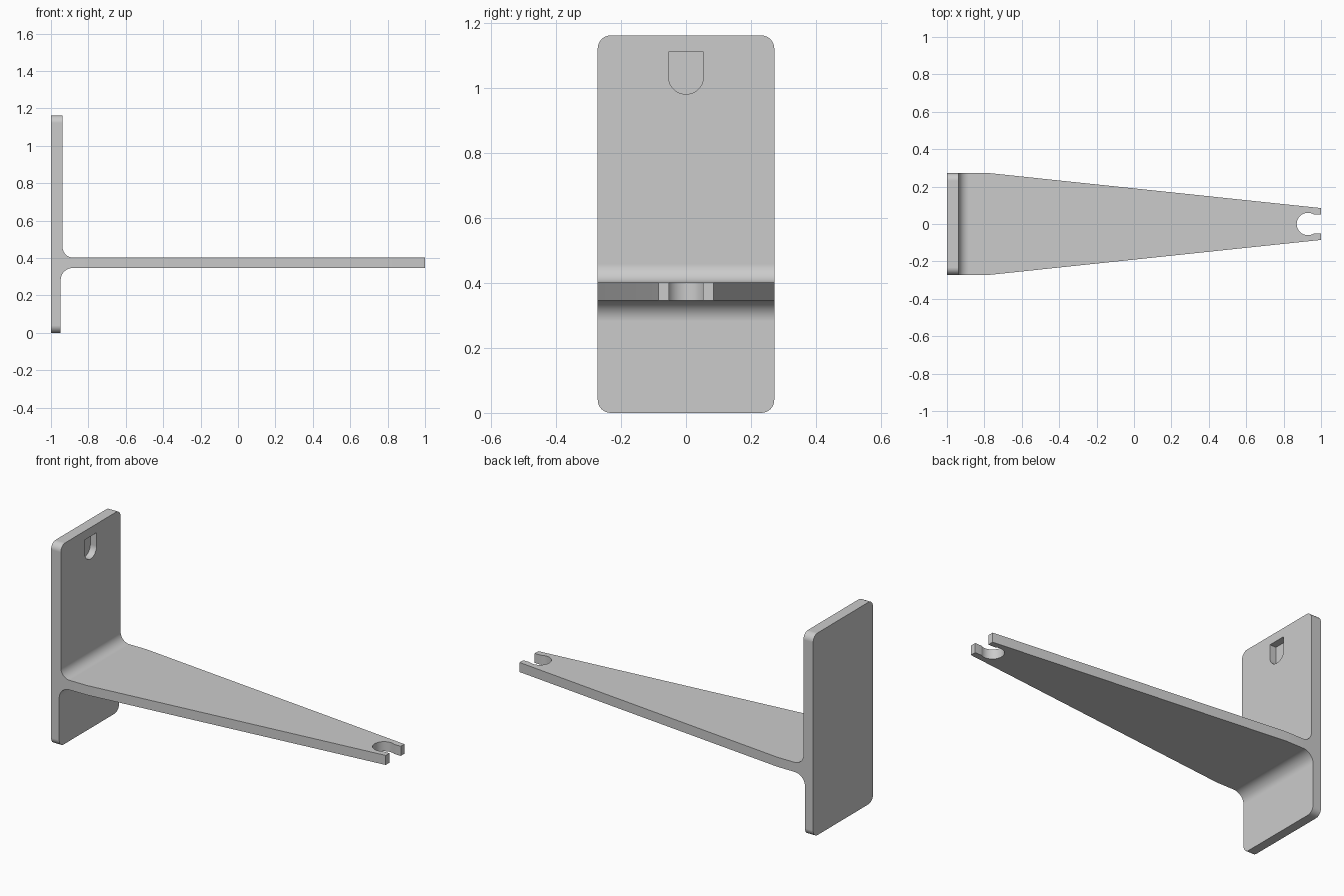
import bpy, bmesh
from math import sin, cos, radians
from mathutils import Vector

cube = bpy.data.objects.get("Cube")
if cube:
    bpy.data.objects.remove(cube)

grey = bpy.data.materials.new("plain grey")
grey.use_nodes = True
colour = (0.6, 0.6, 0.6, 1)
grey.diffuse_color = colour
grey.node_tree.nodes["Principled BSDF"].inputs["Base Color"].default_value = colour


def arc(u, v, r, start, end, steps=12):
    """Points on an arc, angles in degrees."""
    angles = [radians(start + (end - start) * i / steps) for i in range(steps + 1)]
    return [(u + r * cos(a), v + r * sin(a)) for a in angles]


def prism(name, outline, axis, low, high):
    """Extrude a closed 2D outline along one axis."""
    place = {"x": lambda u, v, d: (d, u, v),
             "y": lambda u, v, d: (u, d, v),
             "z": lambda u, v, d: (u, v, d)}[axis]
    bm = bmesh.new()
    face = bm.faces.new([bm.verts.new(place(u, v, low)) for u, v in outline])
    moved = bmesh.ops.extrude_face_region(bm, geom=[face])["geom"]
    bmesh.ops.translate(bm, vec=Vector(place(0, 0, high - low)),
                        verts=[g for g in moved if isinstance(g, bmesh.types.BMVert)])
    bmesh.ops.recalc_face_normals(bm, faces=bm.faces)
    mesh = bpy.data.meshes.new(name)
    bm.to_mesh(mesh)
    bm.free()
    mesh.materials.append(grey)
    obj = bpy.data.objects.new(name, mesh)
    bpy.context.collection.objects.link(obj)
    return obj


def cut(target, cutter, operation):
    """Apply a boolean and discard the cutter."""
    bpy.context.view_layer.objects.active = target
    mod = target.modifiers.new("cut", "BOOLEAN")
    mod.operation = operation
    mod.solver = "EXACT"
    mod.object = cutter
    bpy.ops.object.modifier_apply(modifier=mod.name)
    bpy.data.objects.remove(cutter)


HALF, TOP = 0.272, 1.163          # plate half width and height
ARM_LOW, ARM_TOP = 0.347, 0.402   # arm thickness

# Side profile: back plate, arm and the two fillets between them
profile = [(-1, 0), (-0.948, 0)]
profile += arc(-0.883, ARM_LOW - 0.065, 0.065, 180, 90)
profile += [(1, ARM_LOW), (1, ARM_TOP)]
profile += arc(-0.881, ARM_TOP + 0.057, 0.057, 270, 180)
profile += [(-0.938, TOP), (-1, TOP)]
bracket = prism("wall_bracket", profile, "y", -0.4, 0.4)

# Rounded plate outline
r = 0.04
outline = []
for u, v, start in ((HALF - r, r, -90), (HALF - r, TOP - r, 0),
                    (r - HALF, TOP - r, 90), (r - HALF, r, 180)):
    outline += arc(u, v, r, start, start + 90, 8)
cut(bracket, prism("plate_outline", outline, "x", -1.2, 1.2), "INTERSECT")

# Tapered arm outline
taper = [(-1.2, -0.317), (1.2, -0.064), (1.2, 0.064), (-1.2, 0.317)]
cut(bracket, prism("arm_taper", taper, "z", -0.2, 1.4), "INTERSECT")

# Open notch at the arm tip: round seat with narrower straight lips
notch = [(1.2, 0.052)] + arc(0.93, 0, 0.06, 60, 300, 28) + [(1.2, -0.052)]
cut(bracket, prism("tip_notch", notch, "z", 0.2, 0.6), "DIFFERENCE")

# Blind pocket in the plate, flat on top and round below
pocket = [(0.054, 1.112), (-0.054, 1.112)] + arc(0, 1.036, 0.054, 180, 360, 20)
cut(bracket, prism("plate_pocket", pocket, "x", -0.978, -0.8), "DIFFERENCE")

# Smooth fillets, crisp edges
bpy.ops.object.select_all(action="DESELECT")
bracket.select_set(True)
bpy.context.view_layer.objects.active = bracket
bpy.ops.object.shade_smooth_by_angle(angle=radians(30))
weighted = bracket.modifiers.new("even_normals", "WEIGHTED_NORMAL")
weighted.keep_sharp = True
